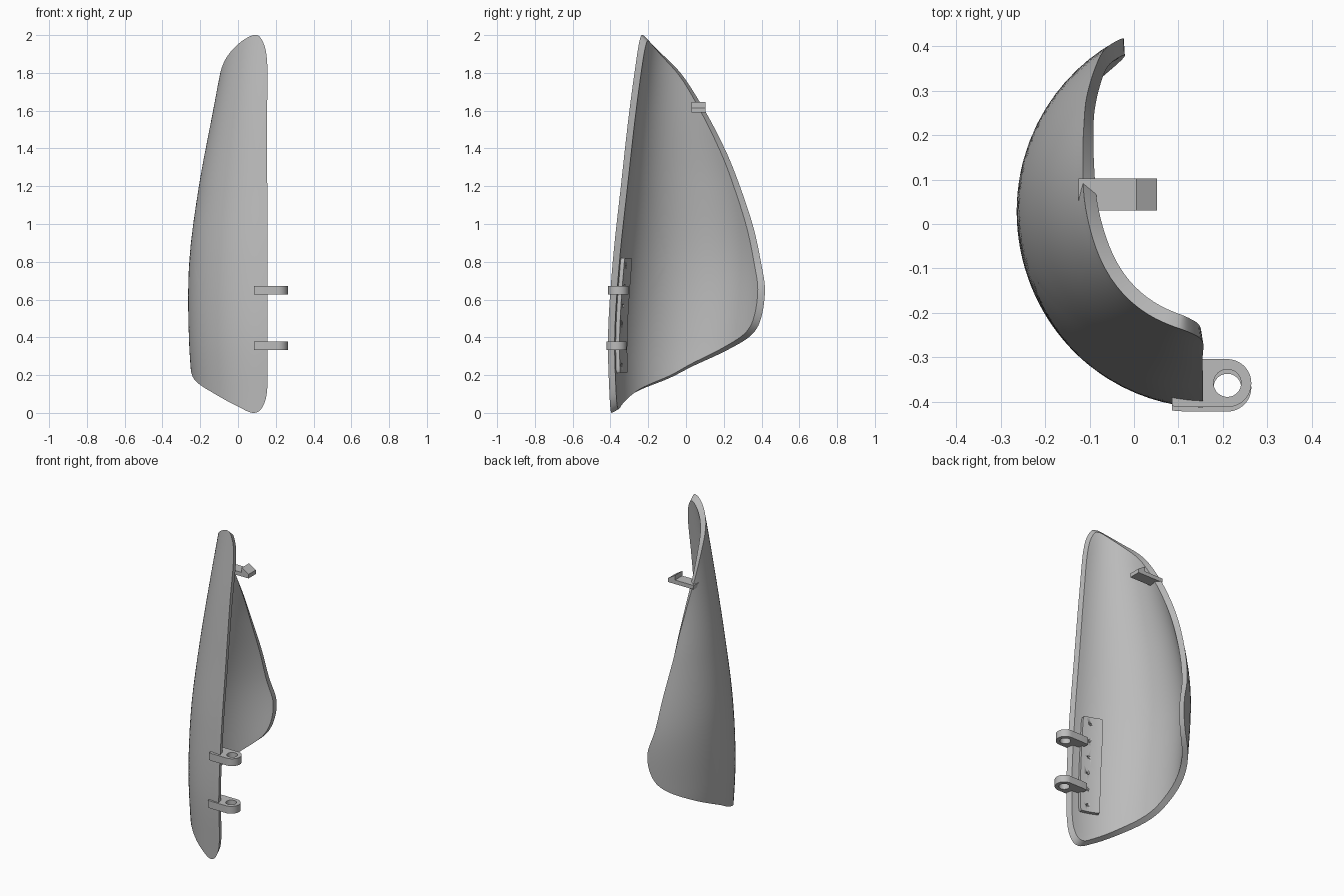
import bpy
import bmesh
from math import sin, cos, pi
from mathutils import Vector, Matrix

cube = bpy.data.objects.get("Cube")
if cube:
    bpy.data.objects.remove(cube, do_unlink=True)

grey = bpy.data.materials.new("plain grey")
grey.use_nodes = True
grey.diffuse_color = (0.5, 0.5, 0.5, 1)
grey.node_tree.nodes["Principled BSDF"].inputs["Base Color"].default_value = (0.5, 0.5, 0.5, 1)


def finish(name, bm, angle=30):
    """Turn a bmesh into a named, smooth-shaded grey object."""
    bmesh.ops.recalc_face_normals(bm, faces=bm.faces)
    mesh = bpy.data.meshes.new(name)
    bm.to_mesh(mesh)
    bm.free()
    mesh.materials.append(grey)
    obj = bpy.data.objects.new(name, mesh)
    bpy.context.collection.objects.link(obj)
    bpy.ops.object.select_all(action="DESELECT")
    obj.select_set(True)
    bpy.context.view_layer.objects.active = obj
    bpy.ops.object.shade_smooth_by_angle(angle=angle * pi / 180)
    return obj


def catmull(a, b, c, d, t):
    return b + 0.5 * t * (c - a + t * (2 * a - 5 * b + 4 * c - d + t * (3 * (b - c) + d - a)))


def along(values, z):
    """Smooth value at height z, from values spaced evenly up the height."""
    last = len(values) - 1
    u = min(max(z / 2 * last, 0), last - 1e-6)
    i = int(u)
    before = values[i - 1] if i else 2 * values[0] - values[1]
    after = values[i + 2] if i + 2 <= last else 2 * values[last] - values[last - 1]
    return catmull(before, values[i], values[i + 1], after, u - i)


# Shell cross-section: an arc whose radius and front line vary with height
RADIUS = [0.40, 0.428, 0.426, 0.375, 0.30, 0.225]
FRONT = [-0.402, -0.413, -0.388, -0.345, -0.30, -0.245]
AXIS_X = 0.168


def surface(t, z, inset=0.0):
    """Point at angle t round from the front, at height z."""
    r = along(RADIUS, z)
    mid = along(FRONT, z) + r
    return Vector((AXIS_X - (r - inset) * sin(t), mid - (r - inset) * cos(t), z))


# Shell outline as (angle, height)
OUTLINE = [
    (0.22, 0), (0.44, 0.035), (0.85, 0.11), (1.32, 0.18), (1.65, 0.25), (2.09, 0.335),
    (2.48, 0.42), (2.64, 0.51), (2.68, 0.65), (2.57, 0.8), (2.46, 1), (2.32, 1.2),
    (2.16, 1.4), (1.91, 1.6), (1.5, 1.8), (0.93, 1.93), (0.4, 2), (0.17, 1.97),
    (0.055, 1.86), (0.045, 1.6), (0.035, 1.2), (0.03, 0.8), (0.03, 0.4), (0.03, 0.14),
    (0.09, 0.035),
]
loop = []
n = len(OUTLINE)
for i in range(n):
    a, b, c, d = (Vector(OUTLINE[(i + k) % n]) for k in (-1, 0, 1, 2))
    for k in range(6):
        p = catmull(a, b, c, d, k / 6)
        loop.append(Vector((p.x, min(max(p.y, 0), 2))))

# Shell: outer and inner skins joined by a rim that leans inwards
bm = bmesh.new()
centre = Vector((1.2, 0.8))
RINGS = 16
count = len(loop)


def skin(inset, size):
    rings = []
    for j in range(RINGS, 0, -1):
        s = size * j / RINGS
        flat = [centre + (p - centre) * s for p in loop]
        rings.append([bm.verts.new(surface(q.x, q.y, inset)) for q in flat])
    pole = bm.verts.new(surface(centre.x, centre.y, inset))
    for i in range(count):
        bm.faces.new((rings[-1][i], rings[-1][(i + 1) % count], pole))
    return rings


def bridge(one, two):
    m = len(one)
    for i in range(m):
        k = (i + 1) % m
        bm.faces.new((one[i], one[k], two[k], two[i]))


outer, inner = skin(0, 1), skin(0.035, 0.975)
for rings in (outer, inner):
    for one, two in zip(rings, rings[1:]):
        bridge(one, two)
bridge(outer[0], inner[0])
finish("shell", bm)

# Mounting plate curved to the inside of the shell
bm = bmesh.new()
bmesh.ops.create_cube(bm, size=1)
bmesh.ops.bevel(bm, geom=[e for e in bm.edges if abs(e.verts[0].co.y - e.verts[1].co.y) > 0.5],
                offset=0.06, segments=3, affect="EDGES", profile=0.5)
for axis, cuts in ((0, 6), (2, 10)):
    for k in range(1, cuts):
        plane = Vector((0, 0, 0))
        plane[axis] = k / cuts - 0.5
        normal = Vector((0, 0, 0))
        normal[axis] = 1
        bmesh.ops.bisect_plane(bm, geom=bm.verts[:] + bm.edges[:] + bm.faces[:],
                               plane_co=plane, plane_no=normal)
for v in bm.verts:
    v.co = surface(0.34 - 0.33 * v.co.x, 0.515 + 0.61 * v.co.z, 0.043 + 0.026 * v.co.y)
plate = finish("mounting_plate", bm)

# Row of small screw holes in the plate
bm = bmesh.new()
for k in range(6):
    z = 0.255 + 0.104 * k
    spin = Matrix.Rotation(-0.3, 4, "Z") @ Matrix.Rotation(pi / 2, 4, "X")
    bmesh.ops.create_cone(bm, cap_ends=True, segments=16, radius1=0.009, radius2=0.009,
                          depth=0.03, matrix=Matrix.Translation(surface(0.3, z, 0.055)) @ spin)
cutter = finish("screw_hole_cutter", bm)
cutter.hide_render = True
cutter.hide_set(True)
cut = plate.modifiers.new("screw holes", "BOOLEAN")
cut.operation = "DIFFERENCE"
cut.solver = "EXACT"
cut.object = cutter

# Hinge lugs: rounded tabs with a pin hole, reaching past the front rim
for name, y, z in (("upper_hinge_lug", -0.358, 0.65), ("lower_hinge_lug", -0.368, 0.355)):
    bm = bmesh.new()
    loops = []
    for level, hole in ((-1, False), (1, False), (1, True), (-1, True)):
        ring = []
        for k in range(48):
            c, s = cos(k * pi / 24), sin(k * pi / 24)
            r = 0.031 if hole else 0.054
            if c < 0 and not hole:
                r = min(0.125 / -c, r / max(abs(s), 1e-6))
            ring.append(bm.verts.new((0.21 + r * c, y + r * s, z + 0.023 * level)))
        loops.append(ring)
    for k in range(4):
        bridge(loops[k], loops[(k + 1) % 4])
    finish(name, bm)

# Snap clip: flat arm from the shell with a wedge-shaped hook
bm = bmesh.new()
profile = [(-0.125, 1.59), (0.052, 1.59), (0.052, 1.615), (0.005, 1.645), (0.005, 1.615), (-0.125, 1.615)]
near, far = ([bm.verts.new((x, y, z)) for x, z in profile] for y in (0.03, 0.102))
bm.faces.new(near)
bm.faces.new(far)
bridge(near, far)
finish("snap_clip", bm)
